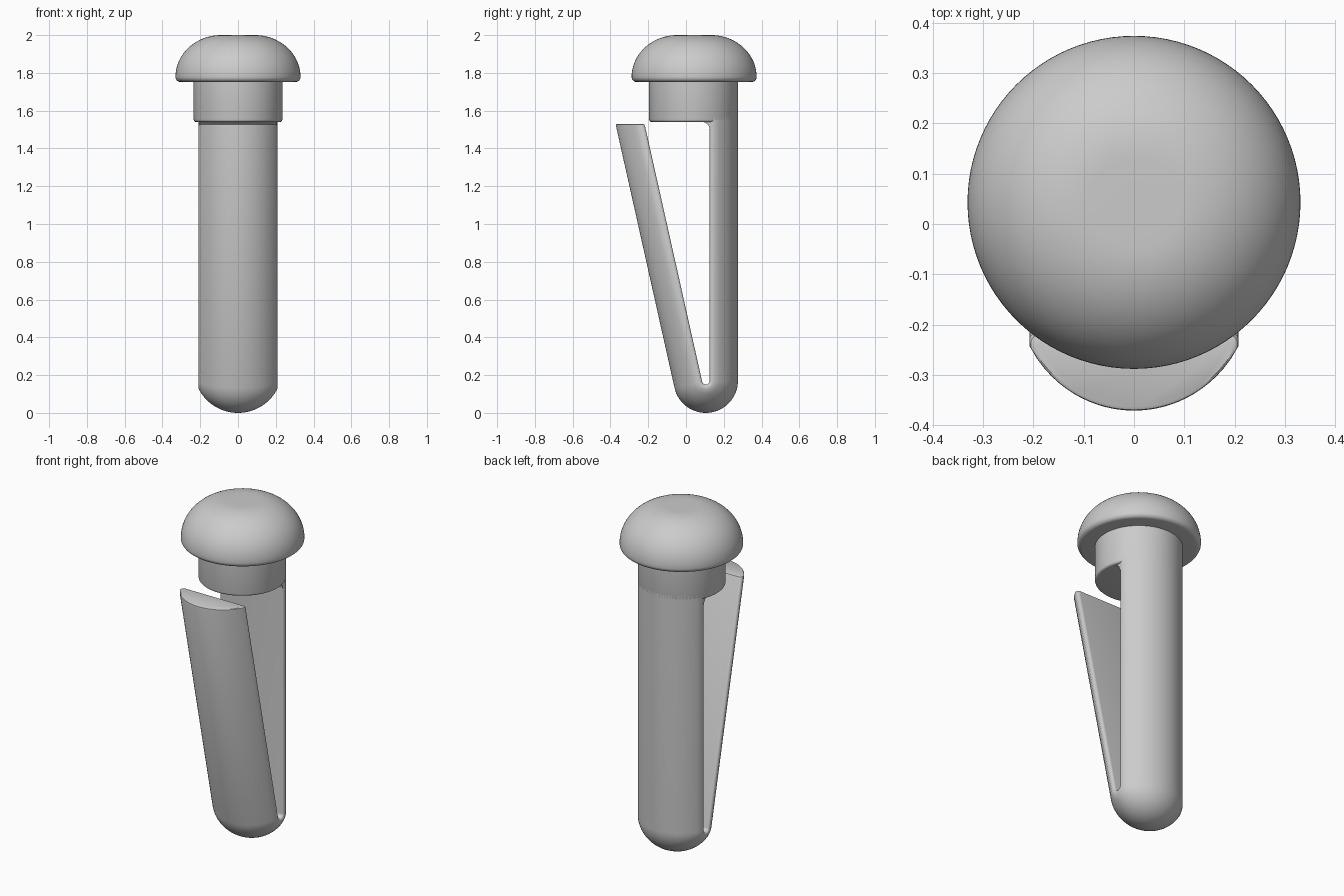
import bpy, bmesh
from math import sin, cos, pi, radians, sqrt

if "Cube" in bpy.data.objects:
    bpy.data.objects.remove(bpy.data.objects["Cube"])

R, CY = 0.235, 0.04            # shaft radius and axis position in y
HY, HZ = 0.105, 0.17           # hinge axis of the sprung leg
GAP, OUT = 0.02, 0.17          # inner and outer distance from hinge axis
TILT = radians(12.6)           # lean of the sprung leg


def make(name, bm, angle=35):
    bmesh.ops.recalc_face_normals(bm, faces=bm.faces)
    me = bpy.data.meshes.new(name)
    bm.to_mesh(me)
    bm.free()
    ob = bpy.data.objects.new(name, me)
    bpy.context.collection.objects.link(ob)
    bpy.ops.object.select_all(action='DESELECT')
    ob.select_set(True)
    bpy.context.view_layer.objects.active = ob
    bpy.ops.object.shade_smooth_by_angle(angle=radians(angle))
    return ob


def loft(name, rings, angle=35):
    """Skin closed rings of equal length and cap both ends."""
    bm = bmesh.new()
    vs = [[bm.verts.new(p) for p in r] for r in rings]
    n = len(vs[0])
    for a, b in zip(vs, vs[1:]):
        for i in range(n):
            j = (i + 1) % n
            bm.faces.new((a[i], a[j], b[j], b[i]))
    bm.faces.new(vs[0])
    bm.faces.new(vs[-1])
    return make(name, bm, angle)


def lathe(name, profile, cy, angle=35, n=96):
    rings = [[(r * cos(2 * pi * i / n), cy + r * sin(2 * pi * i / n), z)
              for i in range(n)] for r, z in profile]
    return loft(name, rings, angle)


# Domed head with rounded lip
head = [(0.2, 1.752), (0.305, 1.752)]
head += [(0.305 + 0.026 * sin(a), 1.778 - 0.026 * cos(a))
         for a in (pi / 2 * i / 6 for i in range(1, 6))]
head += [(0.09 + 0.241 * cos(a), 1.778 + 0.222 * sin(a))
         for a in (pi / 2 * i / 20 for i in range(21))]
lathe("head", head + [(0.04, 2.0)], 0.043)

# Round collar under the head
lathe("collar", [(0.222, 1.54), (0.229, 1.542), (0.233, 1.546),
                 (R, 1.553), (R, 1.77)], CY, 50)

# D-shaped cross-section: (x, distance from hinge axis)
XM = 0.208
half = [(XM * i / 14, OUT - R + sqrt(R * R - (XM * i / 14) ** 2)) for i in range(15)]
fr = 0.014
half += [(XM - fr + fr * cos(a), GAP + fr - fr * sin(a))
         for a in (pi / 2 * i / 5 for i in range(6))]
section = half + [(-x, d) for x, d in reversed(half[1:])]


def ring(a, z=None, inset=0.0):
    """Section turned by a around the hinge, optionally slid along to height z."""
    pts = []
    for x, d in section:
        x *= 1 - inset / XM
        d = 0.095 + (d - 0.095) * (1 - inset / 0.075)
        y, h = HY + d * cos(a), HZ + d * sin(a)
        if z is not None:
            y, h = y + sin(a) / cos(a) * (h - z), z
        pts.append((x, y, h))
    return pts


# Fixed leg, rounded hinge end and sprung leg in one sweep
end = -pi + TILT
rings = [ring(0, 1.57)]
rings += [ring(end * i / 32) for i in range(33)]
rings += [ring(end, 1.52), ring(end, 1.527, 0.003), ring(end, 1.53, 0.01)]
loft("split_shaft", rings)

# Concave fillet between fixed leg and collar
f = 0.04
yz = [(0.15, 1.545), (0.15, 1.5)]
yz += [(0.125 - f + f * cos(a), 1.54 - f + f * sin(a))
       for a in (pi / 2 * i / 8 for i in range(9))] + [(0.085, 1.545)]
loft("collar_fillet", [[(x, y, z) for y, z in yz] for x in (-0.205, 0.205)])
